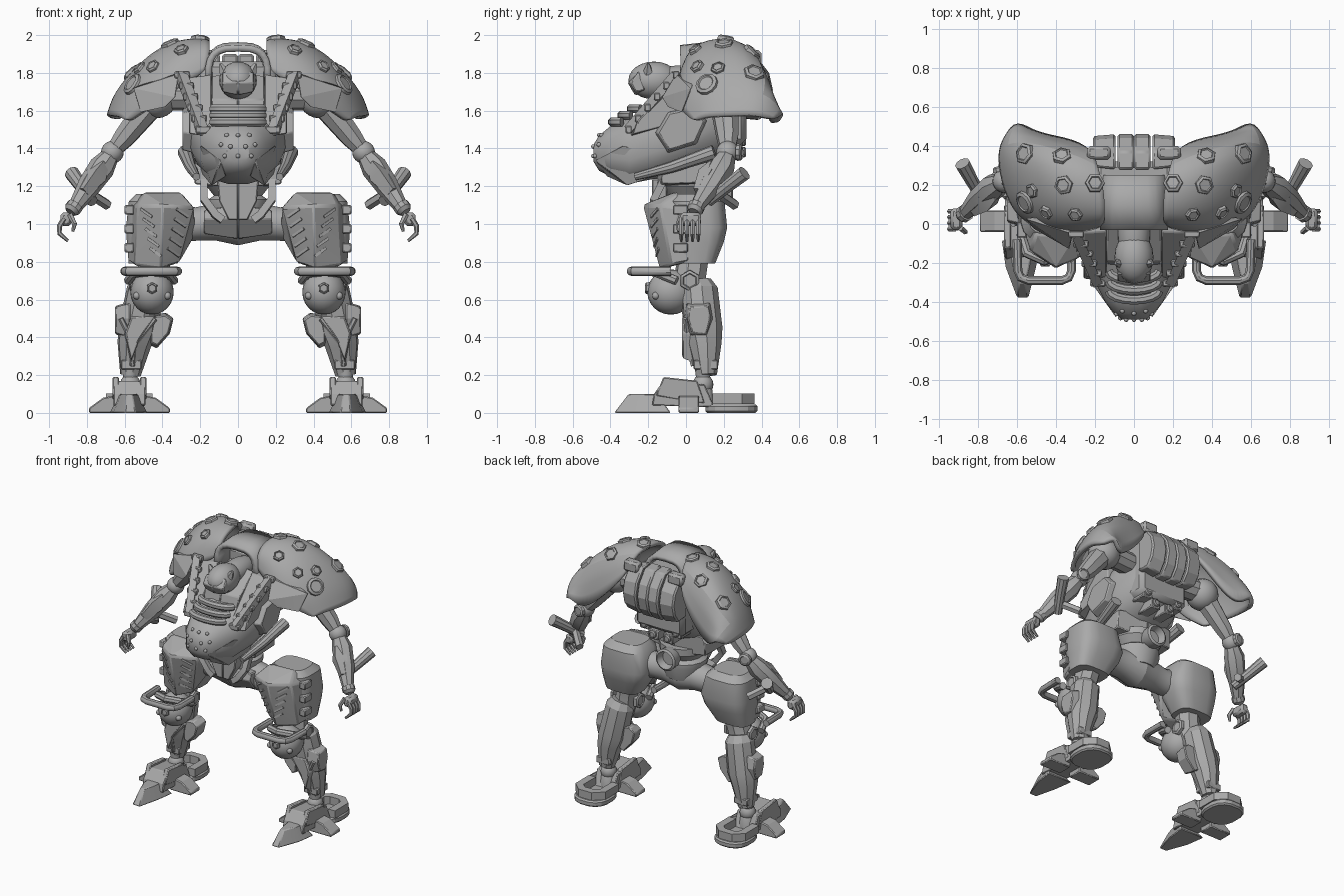
import bpy
import bmesh
from math import cos, sin, pi, radians, copysign
from mathutils import Vector

default_cube = bpy.data.objects.get("Cube")
if default_cube:
    bpy.data.objects.remove(default_cube)
steel = bpy.data.materials.new("grey_steel")
steel.use_nodes = True
steel.diffuse_color = steel.node_tree.nodes["Principled BSDF"].inputs["Base Color"].default_value = (.4, .4, .4, 1)

def modify(obj, kind, **settings):
    modifier = obj.modifiers.new(kind.title(), kind)
    for key, value in settings.items():
        setattr(modifier, key, value)

# Finished object from a bmesh, mirrored to the right side unless told otherwise
def part(name, bm, mirror=True, angle=35, bevel=0, solid=0, subdiv=0):
    bmesh.ops.recalc_face_normals(bm, faces=bm.faces)
    mesh = bpy.data.meshes.new(name)
    bm.to_mesh(mesh)
    bm.free()
    mesh.materials.append(steel)
    obj = bpy.data.objects.new(name, mesh)
    bpy.context.scene.collection.objects.link(obj)
    bpy.ops.object.select_all(action='DESELECT')
    obj.select_set(True)
    bpy.context.view_layer.objects.active = obj
    bpy.ops.object.shade_smooth_by_angle(angle=radians(angle))
    if subdiv:
        modify(obj, 'SUBSURF', levels=subdiv, render_levels=subdiv)
    if solid:
        modify(obj, 'SOLIDIFY', thickness=solid, offset=0)
    if bevel:
        modify(obj, 'BEVEL', width=bevel, segments=1)
    if mirror:
        modify(obj, 'MIRROR', use_mirror_merge=False)
    return obj

# Faceted armour: the convex hull of a few corners
def block(name, points, mirror=True, bevel=.006):
    bm = bmesh.new()
    for point in points:
        bm.verts.new(point)
    bmesh.ops.convex_hull(bm, input=bm.verts)
    bmesh.ops.dissolve_limit(bm, angle_limit=.02, verts=bm.verts, edges=bm.edges)
    return part(name, bm, mirror=mirror, angle=20, bevel=bevel)

def box(name, low, high, **options):
    return block(name, [(x, y, z) for x in (low[0], high[0]) for y in (low[1], high[1]) for z in (low[2], high[2])], **options)

# Skin over a list of rings or open strips
def loft(name, rings, closed=True, **options):
    bm = bmesh.new()
    grid = [[bm.verts.new(point) for point in ring] for ring in rings]
    count = len(grid[0])
    for one, two in zip(grid, grid[1:]):
        for i in range(count if closed else count - 1):
            j = (i + 1) % count
            bm.faces.new((one[i], one[j], two[j], two[i]))
    for cap in (grid[0], grid[-1]) if closed else ():
        bm.faces.new(cap)
    return part(name, bm, **options)

def circle(centre, turn, radius, height, sides):
    angles = [2 * pi * (k + .5) / sides for k in range(sides)]
    return [Vector(centre) + turn @ Vector((radius * cos(a), radius * sin(a), height)) for a in angles]

# Bar along a path, with one radius or one per point
def tube(name, path, radii, sides=10, **options):
    path = [Vector(point) for point in path]
    radii = radii if isinstance(radii, list) else [radii] * len(path)
    last, turn, rings = None, None, []
    for i, point in enumerate(path):
        heading = (path[min(i + 1, len(path) - 1)] - path[max(i - 1, 0)]).normalized()
        turn = heading.to_track_quat('Z', 'Y') if last is None else last.rotation_difference(heading) @ turn
        last = heading
        rings.append(circle(point, turn, radii[i], 0, sides))
    return loft(name, rings, **options)

# Turned part from (radius, height) pairs along a direction
def lathe(name, origin, direction, profile, sides=16, **options):
    turn = Vector(direction).to_track_quat('Z', 'Y')
    return loft(name, [circle(origin, turn, radius, height, sides) for radius, height in profile], **options)

def bolt(name, origin, direction, size=.04, sides=6):
    lathe(name, origin, direction, ((size * 1.15, -.01), (size * 1.1, .01), (size * .8, .018), (size * .7, .012)), sides)

def ball(name, centre, scale, **options):
    bm = bmesh.new()
    bmesh.ops.create_uvsphere(bm, u_segments=20, v_segments=12, radius=1)
    bmesh.ops.scale(bm, vec=scale if isinstance(scale, tuple) else [scale] * 3, verts=bm.verts)
    bmesh.ops.translate(bm, vec=centre, verts=bm.verts)
    return part(name, bm, **options)

def oval(a, b, width, depth, power=.8):
    waves = [(cos(t), sin(t)) for t in (2 * pi * (k + .5) / 16 for k in range(16))]
    return [(a + width * copysign(abs(c) ** power, c), b + depth * copysign(abs(s) ** power, s)) for c, s in waves]

# Plate: a flat outline extruded along one axis, its far end shrunk
def prism(name, outline, axis, start, end, shrink=1, bevel=.006):
    middle, slot, rings = [sum(values) / len(outline) for values in zip(*outline)], "xyz".index(axis), []
    for t, scale in ((start, 1), (end, shrink)):
        ring = [[m + (value - m) * scale for value, m in zip(point, middle)] for point in outline]
        rings.append([point[:slot] + [t] + point[slot:] for point in ring])
    return loft(name, rings, angle=20, bevel=bevel)

def surface_hit(obj, origin, direction):
    solid = obj.evaluated_get(bpy.context.evaluated_depsgraph_get())
    found, location, normal, _ = solid.ray_cast(Vector(origin), Vector(direction))
    return (location, -normal if normal.dot(Vector(direction)) > 0 else normal) if found else None

# Torso hull with a tapering riveted nose
stations = ((-.49, .06, 1.33, 1.42), (-.46, .1, 1.28, 1.47), (-.4, .15, 1.25, 1.52), (-.3, .2, 1.21, 1.56),
            (-.15, .25, 1.24, 1.64), (0, .27, 1.28, 1.74), (.15, .25, 1.32, 1.82), (.28, .19, 1.42, 1.8))
hull = loft("torso_hull", [[(x, y, z) for x, z in oval(0, (low + high) / 2, half, (high - low) / 2)]
                           for y, half, low, high in stations], mirror=False)
for x, z in ((0, 1.47), (.06, 1.47), (.09, 1.42), (.04, 1.41), (0, 1.36), (.07, 1.36)):
    ball("nose_rivet", surface_hit(hull, (x, -2, z), (0, 1, 0))[0], .012)
block("lower_jaw", [(.09, -.485, 1.34), (.2, -.33, 1.42), (.14, -.31, 1.2), (.06, -.42, 1.25), (.22, 0, 1.3)])
prism("side_panel", [(-.17, 1.48), (-.1, 1.6), (.05, 1.63), (.12, 1.55), (.06, 1.42), (-.1, 1.37)], 'x', .22, .295, .85)
prism("cockpit_wall", [(-.3, 1.46), (-.27, 1.54), (-.04, 1.79), (.05, 1.79), (.05, 1.55)], 'x', .14, .26, .9)
for step in range(3):
    arc = [k * pi / 8 - pi / 2 for k in range(9)]
    tube("neck_collar", [(.13 * sin(a), .05 * (step - cos(a)) - .34, 1.54 + .035 * step) for a in arc], .025, 8, mirror=False)
# Side rails with clamps
rail_start, rail_end = Vector((.19, -.3, 1.5)), Vector((.3, -.05, 1.79))
tube("side_rail", [rail_start, rail_end], .035, 4)
for step in range(6):
    spot = rail_start.lerp(rail_end, step / 5)
    box("rail_clamp", spot - Vector((.045, .02, .02)), spot + Vector((.035, .015, .02)))
# Head with a long fairing under an arched hood
ball("head", (0, -.17, 1.76), (.1, .135, .1), mirror=False)
ball("head_fairing", (0, -.02, 1.76), (.085, .2, .08), mirror=False)
prism("head_visor", [(-.31, 1.75), (-.25, 1.83), (-.2, 1.7), (-.27, 1.68)], 'x', 0, .085, .7)
tube("head_horn", [(.07, -.2, 1.8), (.095, -.2, 1.85)], [.03, .008], 5)
prism("neck_base", [(-.22, 1.58), (-.2, 1.66), (0, 1.8), (.1, 1.6)], 'x', 0, .14, .9)
arch = [(copysign(abs(cos(a)) ** .6, cos(a)), sin(a) ** .5) for a in (pi * k / 12 for k in range(13))]
loft("cockpit_hood", [[(half * side, y, 1.72 + rise * up) for side, up in arch] for y, half, rise in
                      ((-.03, .16, .21), (.1, .155, .225), (.25, .15, .21))], closed=False, solid=.035, mirror=False)
# Back pack and machinery
box("upper_back", (-.2, .1, 1.42), (.2, .32, 1.86), mirror=False, bevel=.03)
curve = [(.28, 1.9), (.37, 1.89), (.44, 1.8), (.46, 1.71), (.44, 1.62), (.39, 1.55), (.28, 1.56)]
prism("back_panel", curve, 'x', 0, .085, bevel=.01)
prism("back_side_panel", curve, 'x', .095, .21, .88, bevel=.01)
box("back_bracket", (.12, .33, 1.84), (.24, .4, 1.92), bevel=.015)
for x, z in ((.05, 1.5), (.13, 1.44), (.06, 1.38)):
    box("engine_block", (x - .04, .15, z - .04), (x + .04, .3, z + .03))
    bolt("engine_cap", (x, .3, z), (0, 1, 0), .025, 10)
tube("under_cannon", [(.22, -.27, 1.25), (.25, -.08, 1.3), (.28, .15, 1.38)], [.02, .03, .04])
# Waist and pelvis
prism("belly", [(-.17, 1.19), (-.16, 1.33), (.15, 1.38), (.14, 1.2)], 'x', 0, .23, .75)
lathe("waist", (0, .02, 1), (0, 0, 1), ((.13, 0), (.16, .1), (.16, .13), (.13, .15), (.17, .2), (.17, .25)), mirror=False)
lathe("rear_thruster", (0, .12, 1.18), (0, 1, 0), ((.05, 0), (.075, .06), (.08, .12), (.065, .13), (.05, .08)), mirror=False)
tube("pelvis", [(0, .02, 1.01), (.12, .02, 1.01), (.22, .02, 1), (.33, .03, 1)], [.125, .1, .09, .1], 16)
prism("crotch_armour", [(-.14, 1.1), (-.16, 1.03), (-.08, .92), (.1, .94), (.14, 1.08)], 'x', 0, .18, .7)
prism("front_skirt", [(0, 1.24), (.11, 1.24), (.1, 1.12), (.05, 1.02), (0, 1.02)], 'y', -.1, -.18)
tube("skirt_pincer", [(.18, -.12, 1.23), (.18, -.17, 1.13), (.12, -.17, 1.05), (.08, -.17, 1.02)], .028, 4)
# Shoulder shells: strips from the front edge over the top to the rear edge
shoulder = loft("shoulder_shell", [
    [(.16, 0, 1.8), (.15, .02, 1.93), (.15, .16, 1.97), (.19, .3, 1.95), (.22, .37, 1.82)],
    [(.27, -.03, 1.76), (.25, .01, 1.92), (.26, .17, 1.99), (.29, .36, 1.95), (.31, .42, 1.7)],
    [(.37, -.05, 1.68), (.38, 0, 1.85), (.4, .18, 1.95), (.42, .41, 1.91), (.42, .44, 1.58)],
    [(.48, -.03, 1.61), (.49, .03, 1.77), (.52, .2, 1.84), (.55, .45, 1.82), (.53, .47, 1.51)],
    [(.54, .02, 1.57), (.57, .07, 1.67), (.63, .22, 1.69), (.66, .43, 1.7), (.6, .52, 1.6)],
    [(.58, .05, 1.54), (.62, .1, 1.57), (.67, .22, 1.57), (.69, .38, 1.58), (.64, .46, 1.54)],
], closed=False, solid=.03, subdiv=2, angle=60)
for x, y, size in ((.2, .21, .045), (.36, .2, .045), (.37, .35, .045), (.52, .17, .035), (.3, .05, .035), (.56, .36, .05), (.45, .06, .035)):
    bolt("shoulder_bolt", *surface_hit(shoulder, (x, y, 3), (0, 0, -1)), size)
bolt("shoulder_disc", *surface_hit(shoulder, (2, .11, 1.74), (-1, 0, 0)), .055, 12)
block("shoulder_flap", [(.31, -.05, 1.8), (.33, -.13, 1.67), (.38, -.1, 1.62), (.52, -.02, 1.59), (.56, .03, 1.72), (.4, .05, 1.78)])
# Arms and hands
tube("shoulder_axle", [(.15, .18, 1.68), (.42, .2, 1.68)], .08)
ball("shoulder_joint", (.43, .2, 1.67), .11)
tube("upper_arm", [(.44, .2, 1.66), (.52, .21, 1.56), (.6, .22, 1.46), (.65, .22, 1.4)], [.08, .07, .06, .045], 8)
ball("elbow", (.665, .22, 1.38), .06)
bolt("elbow_cap", (.68, .28, 1.38), (.2, 1, 0), .04, 10)
tube("forearm", [(.67, .22, 1.37), (.72, .19, 1.3), (.79, .13, 1.2), (.87, .05, 1.08)], [.045, .07, .062, .035], 8)
tube("forearm_plate", [(.71, .15, 1.32), (.75, .12, 1.26), (.82, .07, 1.17)], [.03, .06, .035], 4)
tube("forearm_cannon", [(.77, .12, 1.12), (.83, .22, 1.2), (.88, .31, 1.27)], [.03, .035, .04])
tube("forearm_stub", [(.8, .16, 1.17), (.69, .26, 1.1)], .028, 6)
lathe("wrist", (.86, .06, 1.1), (.6, -.4, -.8), ((.045, 0), (.045, .03), (.03, .05)), 10)
box("palm", (.88, -.03, .99), (.94, .08, 1.06), bevel=.015)
for y in (-.025, .005, .035, .065):
    tube("finger", [(.92, y, 1.03), (.945, y, .99), (.945, y, .95), (.9, y, .91)], [.015, .014, .013, .008], 6)
tube("thumb", [(.89, -.02, 1.05), (.865, -.04, 1), (.875, -.04, .96)], [.016, .014, .008], 6)
# Thighs with vented front plates
loft("rear_thigh", [[(x, y, z) for x, y in oval(*middle, *radii, power=.6)] for middle, z, radii in
                    (((.42, .05), 1.16, (.12, .1)), ((.42, .06), 1.12, (.16, .145)), ((.41, .07), .98, (.185, .15)),
                     ((.42, .07), .9, (.17, .13)), ((.45, .06), .79, (.13, .095)))])
thigh = block("thigh_plate", [(.4, -.23, 1.1), (.41, -.14, .76), (.23, -.15, 1.09), (.3, -.06, 1.17), (.31, -.08, .79), (.53, -.14, 1.1),
                              (.5, -.05, 1.17), (.55, -.08, .78), (.22, 0, .95), (.58, .02, 1.08), (.58, .02, .8)], bevel=.012)
for row in range(5):
    for column, lean in ((.29, 1), (.43, -1)):
        x, z = column + .012 * (2 - row) * lean, .83 + .052 * row
        ends = [surface_hit(thigh, (x + shift, -2, z + shift * .7), (0, 1, 0)) for shift in (0, .06)]
        tube("thigh_vent", [spot[0] for spot in ends], .01, 4)
for z in (.85, .95, 1.05):
    box("thigh_buckle", (.55, -.07, z), (.6, .01, z + .05))
# Knees
ball("knee_guard", (.455, -.08, .64), (.115, .125, .12))
bolt("knee_bolt", (.455, -.2, .66), (0, -1, 0), .028)
tube("knee_rim", [(.34, -.05, .7), (.37, -.15, .74), (.46, -.19, .75), (.55, -.15, .74), (.58, -.05, .7)], .025, 8)
bar = ((.32, -.08), (.32, -.24), (.335, -.275), (.37, -.29), (.54, -.29), (.58, -.275), (.595, -.24), (.6, -.08))
tube("knee_bar", [(x, y, .75) for x, y in bar], .024)
tube("knee_strut", [(.43, .04, .85), (.46, .02, .7), (.49, .04, .6)], .085, 8)
for side in (-1, 1):
    bolt("knee_joint", (.465 + side * .095, .02, .7), (side, 0, 0), .05)
    ball("knee_rivet", (.455 + side * .08, -.16, .62), .02)
# Shins
tube("calf", [(.48, .06, .69), (.49, .07, .65), (.53, .09, .44), (.55, .1, .36), (.57, .11, .2)], [.075, .1, .105, .09, .055], angle=25)
prism("outer_calf_fin", [(0, .58), (.13, .59), (.15, .5), (.12, .39), (.02, .4), (-.01, .5)], 'x', .57, .65, .75)
prism("inner_calf_fin", [(.34, .5), (.36, .42), (.43, .34), (.47, .36), (.47, .52), (.38, .53)], 'y', .12, .02, .85)
prism("shin_plate", [(.42, .53), (.57, .53), (.61, .42), (.57, .25), (.52, .38)], 'y', .08, -.02, .8)
for x in (.44, .62):
    tube("shin_rod", [(x, 0, .5), (.55, .01, .36), (.56, .04, .25)], .015, 6)
box("ankle_cuff", (.51, .04, .23), (.62, .17, .28))
# Feet
lathe("ankle_post", (.57, .09, .05), (0, 0, 1), ((.06, 0), (.05, .08), (.035, .1), (.045, .2)), 12)
ball("ankle_ball", (.57, .09, .15), .055)
prism("front_toe", [(.54, -.38), (.6, -.38), (.66, -.22), (.68, -.08), (.48, -.08), (.5, -.22)], 'z', 0, .1, .5)
prism("instep", [(-.18, .04), (-.17, .1), (-.12, .17), (.1, .15), (.15, .03)], 'x', .49, .66)
for side in (-1, 1):
    steps = [(.575 + side * x, z) for x, z in ((.04, 0), (.04, .1), (.14, .08), (.215, .025), (.215, 0))]
    prism("side_toe", steps, 'y', -.04, .07)
    prism("ankle_guard", [(-.16, .09), (-.12, .19), (.06, .17), (.1, .05)], 'x', .575 + side * .055, .575 + side * .09)
prism("heel_sole", oval(.575, .24, .13, .14), 'z', 0, .045, bevel=.01)
rim = ((.48, .14), (.48, .29), (.53, .335), (.62, .335), (.67, .29), (.67, .14))
tube("heel_rim", [(x, y, .075) for x, y in rim], .04, 4)
